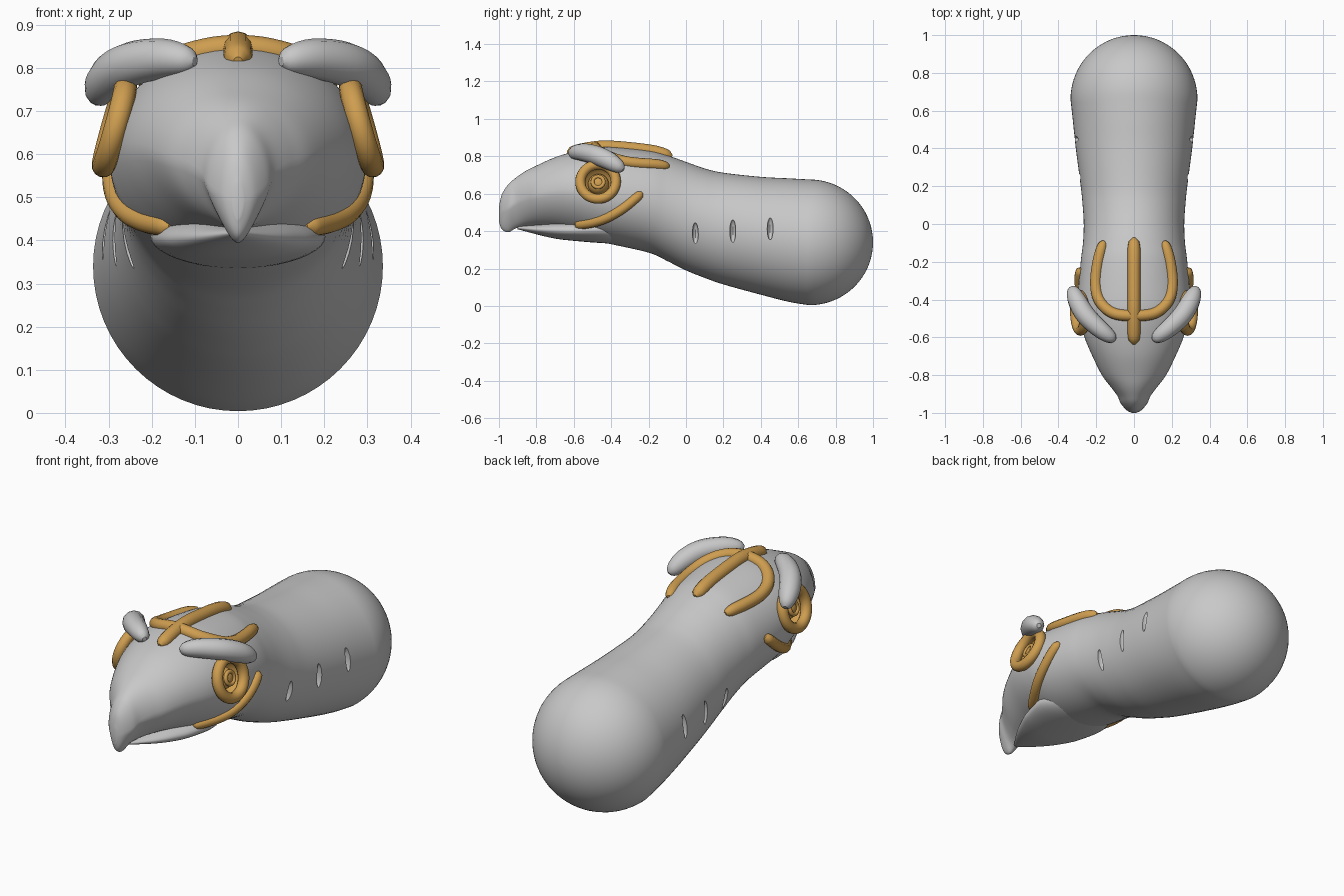
import bpy, bmesh, math
from mathutils import Vector, Matrix
from mathutils.bvhtree import BVHTree

if "Cube" in bpy.data.objects:
    bpy.data.objects.remove(bpy.data.objects["Cube"])


def material(name, color):
    m = bpy.data.materials.new(name)
    m.use_nodes = True
    m.diffuse_color = (*color, 1)
    m.node_tree.nodes["Principled BSDF"].inputs["Base Color"].default_value = (*color, 1)
    return m


GREY = material("light grey", (0.58, 0.58, 0.58))
GOLD = material("gold", (0.62, 0.34, 0.08))


def smooth_path(pts, steps):
    """Catmull-Rom samples through tuples of any length."""
    out, last = [], len(pts) - 1
    for i in range(last):
        a, b, c, d = (pts[max(0, min(last, i + k))] for k in (-1, 0, 1, 2))
        for s in range(steps):
            t = s / steps
            out.append(tuple(
                q + t * (r - p) / 2 + t * t * (p - 2.5 * q + 2 * r - s_ / 2)
                + t ** 3 * (1.5 * (q - r) + (s_ - p) / 2)
                for p, q, r, s_ in zip(a, b, c, d)))
    return out + [tuple(pts[-1])]


def finish(obj, angle=40):
    bpy.ops.object.select_all(action='DESELECT')
    obj.select_set(True)
    bpy.context.view_layer.objects.active = obj
    bpy.ops.object.shade_smooth_by_angle(angle=math.radians(angle))


def mesh_object(name, bm, mats):
    bmesh.ops.recalc_face_normals(bm, faces=bm.faces[:])
    mesh = bpy.data.meshes.new(name)
    bm.to_mesh(mesh)
    bm.free()
    for m in mats:
        mesh.materials.append(m)
    obj = bpy.data.objects.new(name, mesh)
    bpy.context.collection.objects.link(obj)
    return obj


def loft(name, sections, n=64):
    """Sections are (y, top, bottom, half width, lower width factor)."""
    bm = bmesh.new()
    rings = []
    for y, top, low, w, pinch in sections:
        ring = []
        for k in range(n):
            c, s = math.cos(2 * math.pi * k / n), math.sin(2 * math.pi * k / n)
            f = 1 - (1 - pinch) * max(0, -s)
            ring.append(bm.verts.new((w * c * f, y, (top + low) / 2 + s * (top - low) / 2)))
        rings.append(ring)
    for a, b in zip(rings, rings[1:]):
        for k in range(n):
            j = (k + 1) % n
            bm.faces.new((a[k], a[j], b[j], b[k]))
    bm.faces.new(rings[0])
    bm.faces.new(rings[-1])
    return mesh_object(name, bm, [GREY])


def tube(name, pts, radii, mat, flat_end=8):
    curve = bpy.data.curves.new(name, 'CURVE')
    curve.dimensions = '3D'
    curve.bevel_depth = 1
    curve.bevel_resolution = 4
    curve.use_fill_caps = True
    spline = curve.splines.new('POLY')
    spline.points.add(len(pts) - 1)
    for i, (p, pt) in enumerate(zip(spline.points, pts)):
        u = 2 * i / (len(pts) - 1) - 1
        p.co = (*pt, 1)
        p.radius = radii[i] * max(0.3, math.sqrt(1 - abs(u) ** flat_end))
    curve.materials.append(mat)
    obj = bpy.data.objects.new(name, curve)
    bpy.context.collection.objects.link(obj)
    bpy.ops.object.select_all(action='DESELECT')
    obj.select_set(True)
    bpy.context.view_layer.objects.active = obj
    bpy.ops.object.convert(target='MESH')
    finish(bpy.context.object, 60)


# Body: hooked beak, head, neck and round rear end
profile = [
    (-1.0, .53, .45, .012, .8), (-.985, .595, .41, .04, .7), (-.95, .65, .394, .07, .5),
    (-.91, .685, .415, .088, .6), (-.86, .72, .425, .125, .75), (-.8, .75, .425, .17, .8),
    (-.7, .795, .412, .22, .85), (-.6, .825, .385, .262, .9), (-.5, .845, .352, .288, .95),
    (-.4, .85, .33, .298, 1), (-.2, .83, .285, .282, 1), (-.1, .805, .24, .27, 1),
    (0, .77, .19, .266, 1), (.1, .735, .15, .272, 1), (.2, .712, .115, .282, 1),
    (.4, .69, .06, .308, 1), (.55, .682, .022, .324, 1), (.66, .676, .004, .336, 1)]
sections = smooth_path(profile, 5)
for k in range(1, 20):
    a = math.pi / 2 * k / 19.2
    r = .336 * math.cos(a)
    sections.append((.66 + .34 * math.sin(a), .34 + r, .34 - r, r, 1))
body = loft("body", sections)
bm = bmesh.new()
bm.from_mesh(body.data)
surface = BVHTree.FromBMesh(bm)
bm.free()


def drop(x, y):
    return surface.ray_cast(Vector((x, y, 2)), Vector((0, 0, -1)))[0]


def side_hit(side, y, z):
    return surface.ray_cast(Vector((2 * side, y, z)), Vector((-side, 0, 0)))[0]


# Eye sockets and neck slits cut out of the body
EYE = (-.47, .663)
bm = bmesh.new()
for side in (-1, 1):
    eye = side_hit(side, *EYE)
    ret = bmesh.ops.create_uvsphere(bm, u_segments=32, v_segments=20, radius=.088,
                                    matrix=Matrix.Translation(eye + Vector((side * .01, 0, 0))))
    for f in {f for v in ret["verts"] for f in v.link_faces}:
        f.material_index = 1
    for y, z in ((.05, .385), (.25, .4), (.45, .415)):
        place = Matrix.Translation(side_hit(side, y, z)) @ Matrix.Diagonal((.03, .016, .062, 1))
        bmesh.ops.create_uvsphere(bm, u_segments=16, v_segments=12, radius=1, matrix=place)
cutter = mesh_object("cutter", bm, [GREY, GOLD])
cutter.hide_render = True
body.data.materials.append(GOLD)
cut = body.modifiers.new("cuts", 'BOOLEAN')
cut.operation = 'DIFFERENCE'
cut.solver = 'EXACT'
cut.object = cutter
bpy.context.view_layer.objects.active = body
bpy.ops.object.modifier_apply(modifier=cut.name)
bpy.data.objects.remove(cutter)
finish(body)

# Lower jaw tucked under the beak
jaw = loft("lower_jaw", smooth_path([
    (-.9, .425, .41, .015, 1), (-.8, .435, .383, .085, 1), (-.7, .45, .36, .14, 1),
    (-.6, .46, .348, .18, 1), (-.45, .48, .336, .2, 1), (-.3, .46, .33, .12, 1)], 5), 40)
finish(jaw)

# Crown: centre ridge and U-shaped band lying on the head
ridge = [drop(0, -.635 + .56 * k / 30) for k in range(31)]
tube("crown_ridge", ridge, [.034] * len(ridge), GOLD, 16)
half = [(.16, -.09), (.19, -.2), (.202, -.32), (.18, -.41), (.11, -.472)]
band = half + [(0, -.485)] + [(-x, y) for x, y in reversed(half)]
path = [drop(x, y) for x, y in smooth_path(band, 6)]
tube("crown_band", path, [.03] * len(path), GOLD, 20)

for side, label in ((1, "left"), (-1, "right")):
    # Brow
    pts = smooth_path([(.1, -.615, .815, .036), (.17, -.565, .822, .046), (.25, -.49, .808, .052),
                       (.3, -.41, .775, .05), (.33, -.335, .728, .038)], 6)
    tube(label + "_brow", [(side * p[0], *p[1:3]) for p in pts], [p[3] for p in pts], GREY, 6)

    # Cheek stripe
    line = smooth_path([(-.59, .432), (-.5, .445), (-.42, .472), (-.33, .525), (-.235, .605)], 6)
    path = [side_hit(side, y, z) for y, z in line]
    tube(label + "_cheek_stripe", path, [.026] * len(path), GOLD, 16)

    # Eye: outer rim, ball and pupil ring
    eye = side_hit(side, *EYE)
    normal = Vector((side, -.04, .28)).normalized()
    turn = normal.to_track_quat('Z', 'Y').to_euler()
    for name, dist, major, minor in (("eye_rim", .004, .095, .027), ("pupil_ring", .0, .03, .01)):
        bpy.ops.mesh.primitive_torus_add(major_radius=major, minor_radius=minor, major_segments=40,
                                         minor_segments=12, location=eye + normal * dist,
                                         rotation=turn)
        bpy.context.object.name = label + "_" + name
        bpy.context.object.data.materials.append(GOLD)
        finish(bpy.context.object)
    bpy.ops.mesh.primitive_uv_sphere_add(segments=32, ring_count=20, radius=.056,
                                         location=eye - normal * .05)
    bpy.context.object.name = label + "_eyeball"
    bpy.context.object.data.materials.append(GOLD)
    finish(bpy.context.object)
